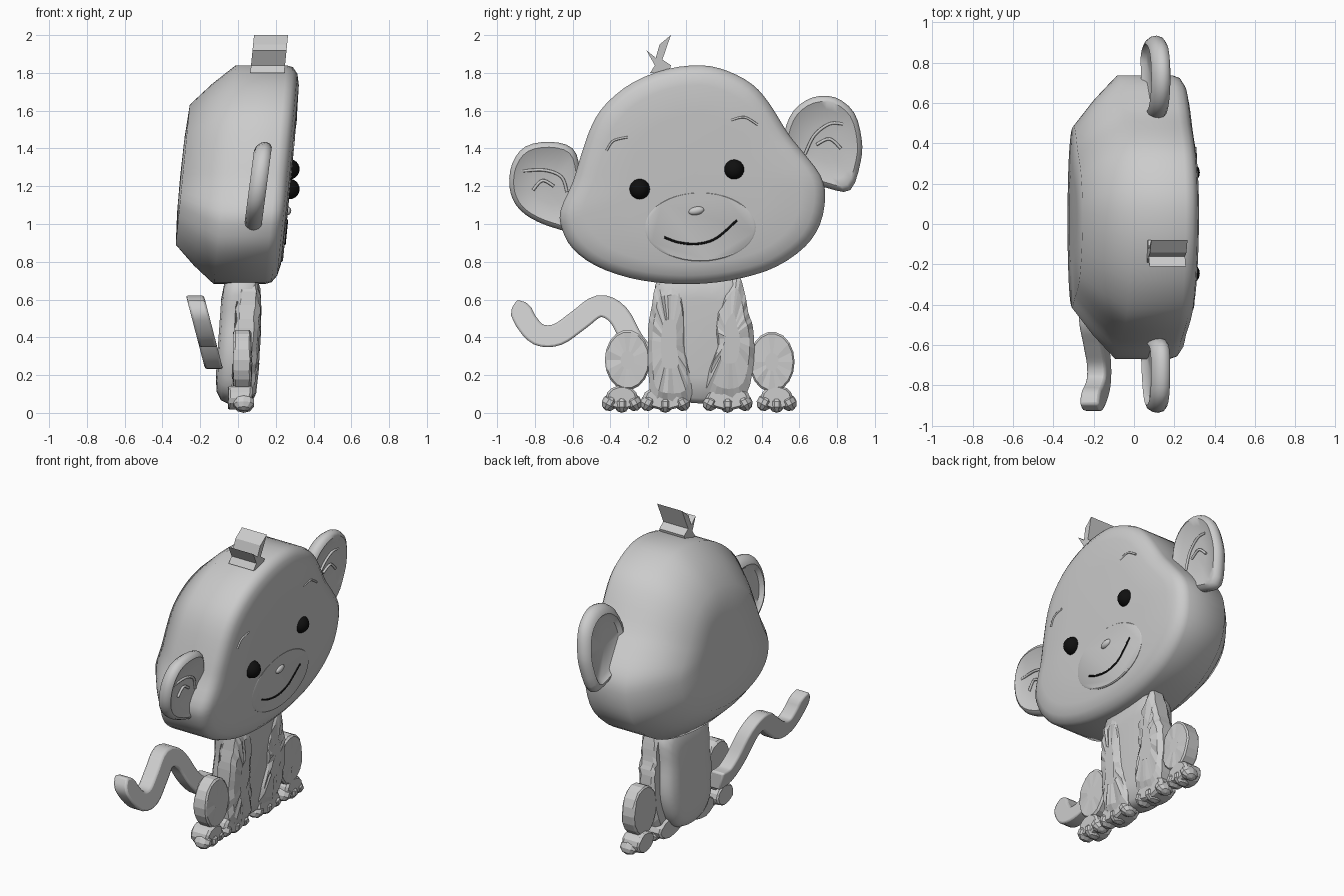
import bpy, bmesh, math, random
from mathutils import Vector

if "Cube" in bpy.data.objects:
    bpy.data.objects.remove(bpy.data.objects["Cube"])
random.seed(4)


def spline(pts, n=4, closed=True):
    """Catmull-Rom smoothing of a short 2D point list."""
    p = [Vector(q) for q in pts]
    k, out = len(p), []
    for i in range(k if closed else k - 1):
        if closed:
            a, b, c, d = (p[(i + j) % k] for j in (-1, 0, 1, 2))
        else:
            a, b, c, d = p[max(i - 1, 0)], p[i], p[i + 1], p[min(i + 2, k - 1)]
        for s in range(n):
            t = s / n
            out.append(0.5 * (2 * b + (c - a) * t + (2 * a - 5 * b + 4 * c - d) * t * t
                              + (3 * b - a - 3 * c + d) * t ** 3))
    return out if closed else out + [p[-1]]


def oval(cy, cz, ry, rz, n=20):
    return [Vector((cy + ry * math.cos(2 * math.pi * i / n),
                    cz + rz * math.sin(2 * math.pi * i / n))) for i in range(n)]


def shade(ob, angle):
    bpy.ops.object.select_all(action='DESELECT')
    ob.select_set(True)
    bpy.context.view_layer.objects.active = ob
    bpy.ops.object.shade_smooth_by_angle(angle=math.radians(angle))


def slab(name, outline, layers, shear=0.0, z0=0.0, jitter=0.0, smooth=35):
    """Stack scaled copies of a y-z outline along x; shear leans it forward."""
    ys, zs = [p.x for p in outline], [p.y for p in outline]
    c = Vector(((min(ys) + max(ys)) / 2, (min(zs) + max(zs)) / 2))
    bm = bmesh.new()
    rings = []
    for x, s in layers:
        ring = []
        for p in outline:
            q = c + (p - c) * s
            dx = random.uniform(-jitter, jitter)
            ring.append(bm.verts.new((x + dx + shear * (q.y - z0), q.x, q.y)))
        rings.append(ring)
    n = len(outline)
    for a, b in zip(rings, rings[1:]):
        for i in range(n):
            bm.faces.new((a[i], a[(i + 1) % n], b[(i + 1) % n], b[i]))
    bm.faces.new(rings[0])
    bm.faces.new(rings[-1])
    bmesh.ops.recalc_face_normals(bm, faces=bm.faces)
    me = bpy.data.meshes.new(name)
    bm.to_mesh(me)
    bm.free()
    ob = bpy.data.objects.new(name, me)
    bpy.context.collection.objects.link(ob)
    if smooth:
        shade(ob, smooth)
    return ob


def ball(name, loc, size, roll=0, seg=24, smooth=True):
    bpy.ops.mesh.primitive_uv_sphere_add(segments=seg, ring_count=seg // 2, location=loc,
                                         rotation=(roll, 0, 0))
    ob = bpy.context.object
    ob.name, ob.scale = name, size
    if smooth:
        shade(ob, 60)
    return ob


def line(name, pts, x, z0, r):
    """Thin raised line on a leaning surface."""
    cu = bpy.data.curves.new(name, 'CURVE')
    cu.dimensions, cu.bevel_depth, cu.bevel_resolution, cu.use_fill_caps = '3D', r, 2, True
    path = spline(pts, 6, False)
    sp = cu.splines.new('POLY')
    sp.points.add(len(path) - 1)
    for q, p in zip(sp.points, path):
        q.co = (x + 0.1 * (p.y - z0), p.x, p.y, 1)
    ob = bpy.data.objects.new(name, cu)
    bpy.context.collection.objects.link(ob)
    return ob


black = bpy.data.materials.new("black")
black.diffuse_color = (0.005, 0.005, 0.005, 1)
black.use_nodes = True
black.node_tree.nodes["Principled BSDF"].inputs["Base Color"].default_value = black.diffuse_color
LEAN, MID = 0.1, 1.265

# Head
head = [(0.08, 1.84), (-0.1, 1.82), (-0.28, 1.75), (-0.42, 1.64), (-0.5, 1.52), (-0.56, 1.35),
        (-0.6, 1.22), (-0.665, 1.07), (-0.655, 0.97), (-0.6, 0.87), (-0.48, 0.78), (-0.3, 0.715),
        (-0.1, 0.685), (0.1, 0.685), (0.3, 0.715), (0.48, 0.775), (0.63, 0.88), (0.71, 1.0),
        (0.737, 1.15), (0.71, 1.26), (0.62, 1.38), (0.54, 1.48), (0.44, 1.64), (0.35, 1.74),
        (0.22, 1.81)]
slab("head", spline(head, 3),
     [(-0.305, 0.01), (-0.302, 0.35), (-0.292, 0.64), (-0.185, 0.83), (-0.07, 1), (0.2, 1),
      (0.235, 0.982), (0.262, 0.92), (0.275, 0.82), (0.281, 0.55), (0.284, 0.01)],
     LEAN, MID, smooth=75)

# Face
slab("muzzle", oval(0.075, 0.985, 0.295, 0.185, 40), [(0.26, 1), (0.279, 1), (0.284, 0.97)], LEAN, MID)
for name, y, z in (("eye_a", -0.245, 1.185), ("eye_b", 0.255, 1.29)):
    ball(name, (0.272, y, z), (0.054,) * 3).data.materials.append(black)
ball("nose", (0.262, 0.055, 1.07), (0.02, 0.042, 0.022), 0.2)
line("mouth", [(-0.115, 0.93), (-0.04, 0.903), (0.06, 0.895), (0.16, 0.925), (0.27, 1.02)],
     0.284, MID, 0.006).data.materials.append(black)
line("brow_a", [(-0.42, 1.39), (-0.385, 1.44), (-0.31, 1.46)], 0.277, MID, 0.006)
line("brow_b", [(0.24, 1.55), (0.31, 1.565), (0.38, 1.525)], 0.277, MID, 0.006)

# Ears
ear_a = [(-0.935, 1.2), (-0.92, 1.32), (-0.85, 1.41), (-0.72, 1.435), (-0.6, 1.4), (-0.56, 1.28),
         (-0.55, 1.1), (-0.6, 0.97), (-0.7, 0.98), (-0.82, 1.03), (-0.9, 1.1)]
ear_b = [(0.52, 1.48), (0.57, 1.6), (0.67, 1.67), (0.79, 1.67), (0.89, 1.59), (0.93, 1.45),
         (0.925, 1.33), (0.87, 1.18), (0.75, 1.19), (0.6, 1.25), (0.52, 1.35)]
dish = [(-0.025, 0.01), (-0.025, 0.7), (-0.05, 0.8), (-0.042, 0.9), (-0.018, 0.98), (0.005, 1),
        (0.03, 0.96), (0.042, 0.88), (0.028, 0.72), (0.015, 0.4), (0.015, 0.01)]
folds = ([(-0.87, 1.28), (-0.75, 1.285), (-0.66, 1.25), (-0.63, 1.17)],
         [(-0.81, 1.18), (-0.76, 1.23), (-0.7, 1.2)]), \
        ([(0.63, 1.37), (0.68, 1.47), (0.76, 1.53), (0.83, 1.53)],
         [(0.69, 1.42), (0.76, 1.45), (0.82, 1.4)])
for tag, pts, zc, marks in (("a", ear_a, 1.2, folds[0]), ("b", ear_b, 1.43, folds[1])):
    slab("ear_" + tag, spline(pts, 3), [(x + 0.11, s) for x, s in dish], 0.13, zc, smooth=50)
    for i, m in enumerate(marks):
        line(f"ear_fold_{tag}{i}", m, 0.134, zc, 0.008)

# Hair tuft
tuft = [(-0.19, 1.8), (-0.165, 1.84), (-0.21, 1.92), (-0.16, 1.88), (-0.14, 1.95), (-0.08, 2.0),
        (-0.125, 1.87), (-0.08, 1.84), (-0.09, 1.8)]
slab("hair_tuft", [Vector(p) for p in tuft], [(0.07, 1), (0.25, 1)], LEAN, 1.85, smooth=0)

# Torso
torso = [(-0.13, 0.72), (-0.16, 0.5), (-0.17, 0.28), (-0.1, 0.1), (0.08, 0.05), (0.22, 0.1),
         (0.3, 0.28), (0.29, 0.5), (0.25, 0.72)]
slab("torso", spline(torso), [(-0.11, 0.6), (-0.1, 0.82), (-0.075, 0.95), (-0.04, 1), (0.05, 1),
                              (0.08, 0.92), (0.088, 0.6)], 0.07, 0.3, smooth=60)

# Arms, with a rough furry surface
arm_a = [(-0.16, 0.67), (-0.1, 0.685), (-0.03, 0.68), (0.0, 0.55), (0.0, 0.35), (0.025, 0.2),
         (0.02, 0.06), (-0.1, 0.04), (-0.18, 0.08), (-0.2, 0.25), (-0.2, 0.45), (-0.18, 0.57)]
arm_b = [(0.18, 0.6), (0.27, 0.73), (0.31, 0.64), (0.33, 0.53), (0.355, 0.45), (0.36, 0.28),
         (0.32, 0.1), (0.22, 0.06), (0.12, 0.1), (0.11, 0.2), (0.16, 0.35), (0.15, 0.47)]
for name, pts in (("arm_a", arm_a), ("arm_b", arm_b)):
    slab(name, spline(pts, 3), [(-0.02, 0.9), (0.0, 1), (0.075, 1), (0.1, 0.8), (0.108, 0.4)],
         0.05, 0.3, 0.008, 0)

# Thighs
for name, cy, cz in (("thigh_a", -0.31, 0.28), ("thigh_b", 0.455, 0.27)):
    slab(name, oval(cy, cz, 0.12, 0.16, 18), [(-0.025, 0.94), (-0.015, 1), (0.06, 1), (0.07, 0.93),
                                              (0.073, 0.3)], 0, 0, 0.004, 0)

# Hands and feet, each a flat pad with toes
for name, cy, w in (("foot_a", -0.34, 0.085), ("hand_a", -0.11, 0.12),
                    ("hand_b", 0.22, 0.12), ("foot_b", 0.48, 0.085)):
    slab(name, oval(cy, 0.08, w, 0.065, 14), [(-0.05, 0.9), (-0.04, 1), (0.06, 1), (0.075, 0.85)],
         0, 0, 0.004, 0)
    for i in (-1, 0, 1):
        ball(f"{name}_toe_{i + 2}", (0.03, cy + i * w * 0.75, 0.055 - 0.008 * (i == 0)),
             (0.06, 0.042, 0.047), 0.5 * i, 10, False)

# Tail, a square ribbon that leans backwards
mid = spline([(-0.885, 0.575), (-0.85, 0.49), (-0.78, 0.415), (-0.68, 0.415), (-0.57, 0.49),
              (-0.46, 0.565), (-0.36, 0.52), (-0.28, 0.38), (-0.2, 0.3), (-0.1, 0.29)], 4, False)
up, down = [], []
for i, p in enumerate(mid):
    t = (mid[min(i + 1, len(mid) - 1)] - mid[max(i - 1, 0)]).normalized()
    side = Vector((-t.y, t.x)) * min(0.058, 0.035 + 0.012 * i)
    up.append(p + side)
    down.append(p - side)
tip = mid[0] + (mid[0] - mid[1]).normalized() * 0.025
tail = slab("tail", [tip] + up + down[::-1], [(-0.205, 1), (-0.11, 1)], -0.26, 0.35, smooth=50)
bev = tail.modifiers.new("round_edges", 'BEVEL')
bev.width, bev.segments, bev.angle_limit = 0.012, 2, math.radians(50)
